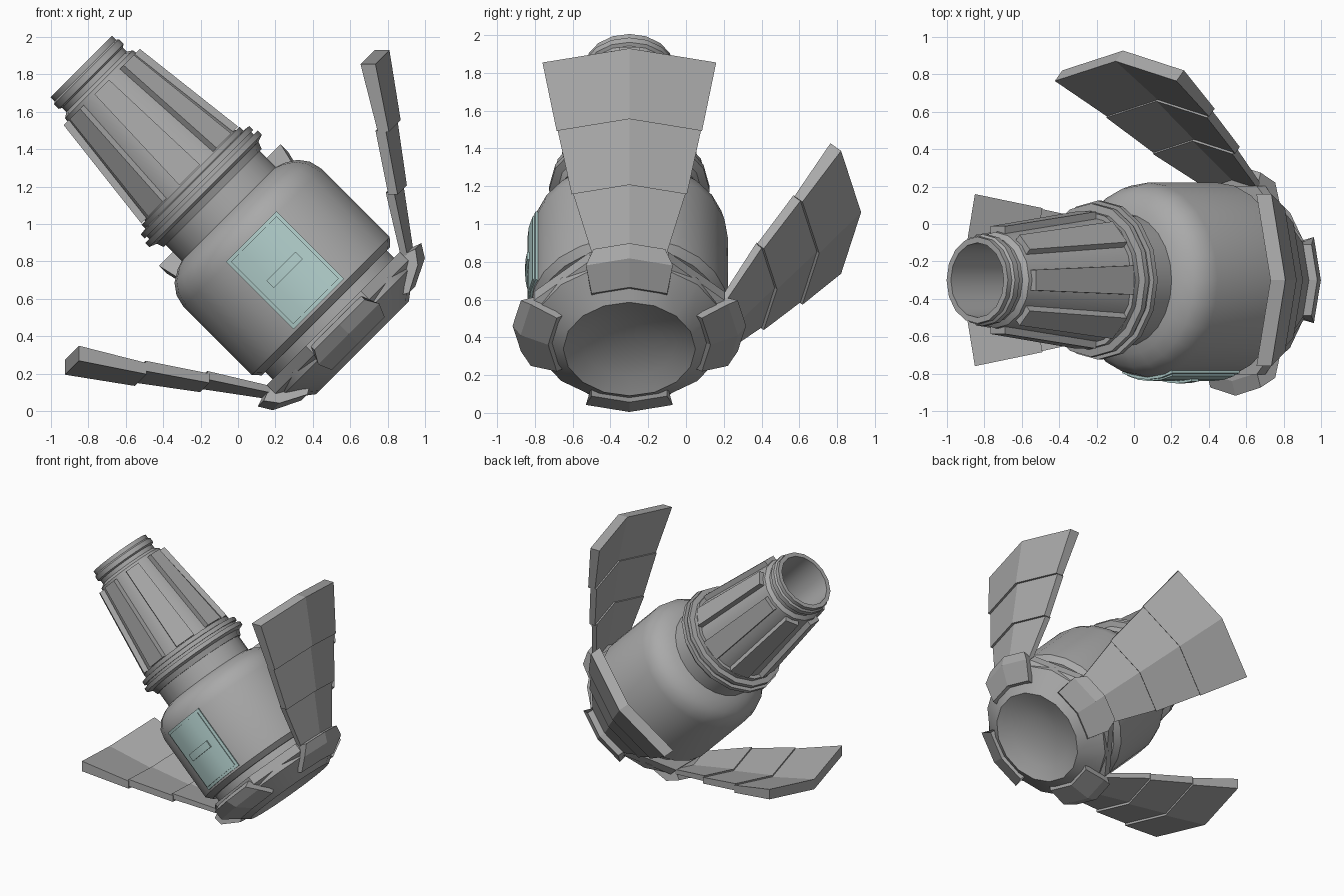
import bpy, bmesh, math
from mathutils import Matrix

if "Cube" in bpy.data.objects:
    bpy.data.objects.remove(bpy.data.objects["Cube"])

# Model is built upright around local z, then tilted 45 degrees
TILT = Matrix.Translation((0.502, -0.3, 0.502)) @ Matrix.Rotation(-math.pi / 4, 4, 'Y')
UP, DOWN, BACK, FRONT = 0, math.pi, math.pi / 2, -math.pi / 2


def material(name, rgb):
    m = bpy.data.materials.new(name)
    m.diffuse_color = (*rgb, 1)
    m.use_nodes = True
    m.node_tree.nodes["Principled BSDF"].inputs["Base Color"].default_value = m.diffuse_color
    return m


GREY = material("hull grey", (0.40, 0.40, 0.40))
TEAL = material("hatch teal", (0.45, 0.63, 0.61))


def finish(name, verts, faces, mat=GREY, turn=0.0, smooth=False):
    me = bpy.data.meshes.new(name)
    me.from_pydata(verts, [], faces)
    me.transform(TILT @ Matrix.Rotation(turn, 4, 'Z'))
    bm = bmesh.new()
    bm.from_mesh(me)
    bmesh.ops.remove_doubles(bm, verts=bm.verts, dist=1e-5)
    bmesh.ops.recalc_face_normals(bm, faces=bm.faces)
    bm.to_mesh(me)
    bm.free()
    me.materials.append(mat)
    ob = bpy.data.objects.new(name, me)
    bpy.context.collection.objects.link(ob)
    if smooth:
        bpy.ops.object.select_all(action='DESELECT')
        ob.select_set(True)
        bpy.context.view_layer.objects.active = ob
        bpy.ops.object.shade_smooth_by_angle(angle=math.radians(30))
    return ob


def lathe(name, profile, n=16, smooth=True, phase=0.0):
    """Revolve a closed (radius, height) loop; radius 0 closes on the axis."""
    k = len(profile)
    verts = [(r * math.cos(2 * math.pi * i / n + phase),
              r * math.sin(2 * math.pi * i / n + phase), z)
             for i in range(n) for r, z in profile]
    faces = []
    for i in range(n):
        a, b = i * k, (i + 1) % n * k
        for j in range(k):
            j2 = (j + 1) % k
            if profile[j][0] == 0 and profile[j2][0] == 0:
                continue
            faces.append((a + j, b + j, b + j2, a + j2))
    return finish(name, verts, faces, smooth=smooth)


def chevron(name, section, turn):
    """Slab with a ridge along its middle; section holds (height, radius, half_width)."""
    k = len(section)
    verts = []
    for side in (-1, 0, 1):
        verts += [(r - 0.23 * w * abs(side), side * w, z) for z, r, w in section]
    faces = [tuple(range(k)), tuple(range(2 * k, 3 * k))]
    for o in (0, k):
        faces += [(o + j, o + (j + 1) % k, o + k + (j + 1) % k, o + k + j) for j in range(k)]
    return finish(name, verts, faces, turn=turn)


def curved_plate(name, r0, r1, half, z0, z1, mat, n=4, turn=FRONT):
    """Plate wrapped round the hull between two radii."""
    a = math.asin(half / r1)
    verts, faces = [], []
    for i in range(n + 1):
        t = -a + 2 * a * i / n
        for r, z in ((r0, z0), (r1, z0), (r1, z1), (r0, z1)):
            verts.append((r * math.cos(t), r * math.sin(t), z))
    for i in range(n):
        o = 4 * i
        faces += [(o + j, o + (j + 1) % 4, o + 4 + (j + 1) % 4, o + 4 + j) for j in range(4)]
    faces += [(0, 1, 2, 3), tuple(range(4 * n, 4 * n + 4))]
    return finish(name, verts, faces, mat, turn, smooth=True)


# Main drum with rounded shoulder and neck
lathe("main_body", [(0, -0.05), (0.46, -0.05), (0.46, 0.045), (0.485, 0.045), (0.522, 0.085),
                    (0.522, 0.60), (0.505, 0.67), (0.465, 0.725), (0.40, 0.765), (0.355, 0.78),
                    (0.355, 0.95), (0, 0.95)], n=24)

# Stepped collar
lathe("collar", [(0.30, 0.90), (0.37, 0.90), (0.385, 0.94), (0.425, 0.955), (0.425, 0.985),
                 (0.395, 0.985), (0.395, 1.005), (0.41, 1.005), (0.41, 1.035), (0.37, 1.04),
                 (0.37, 1.07), (0.30, 1.07)])

# Hollow tapering barrel with lip
lathe("barrel", [(0, 1.0), (0.352, 1.0), (0.257, 1.76), (0.228, 1.78), (0.228, 1.81),
                 (0.245, 1.82), (0.245, 1.855), (0.232, 1.865), (0.232, 1.895),
                 (0.20, 1.895), (0.19, 1.30), (0, 1.30)])

# Raised strips around the barrel
for i in range(8):
    verts = []
    for z, r, w in ((1.075, 0.366, 0.078), (1.74, 0.288, 0.055)):
        verts += [(r, -w, z), (r, w, z), (r - 0.07, w, z), (r - 0.07, -w, z)]
    finish("barrel_strip", verts, [(0, 1, 2, 3), (4, 5, 6, 7), (0, 1, 5, 4), (1, 2, 6, 5),
                                   (2, 3, 7, 6), (3, 0, 4, 7)], turn=i * math.pi / 4)

# Eight-sided flange and dished base
lathe("flange", [(0, -0.01), (0.545, -0.01), (0.545, -0.075), (0.50, -0.11), (0, -0.11)],
      n=8, smooth=False, phase=math.pi / 8)
lathe("base", [(0, -0.06), (0.51, -0.06), (0.51, -0.11), (0.35, -0.232), (0.25, -0.19),
               (0.13, -0.165), (0, -0.155)])

# Brackets on four sides
for turn in (UP, BACK, DOWN, FRONT):
    chevron("bracket", [(-0.058, 0.618, 0.19), (-0.128, 0.575, 0.23), (-0.20, 0.43, 0.20),
                        (-0.17, 0.38, 0.20), (-0.03, 0.46, 0.19), (-0.03, 0.54, 0.19)], turn)

# Three overlapping segments in each of three wings:
# (height, radius, half width, thickness) at the low and high end
SEGMENTS = (((-0.09, 0.535, 0.18, 0.035), (0.235, 0.775, 0.30, 0.045)),
            ((0.215, 0.782, 0.305, 0.05), (0.50, 0.995, 0.38, 0.055)),
            ((0.485, 1.005, 0.385, 0.06), (0.792, 1.227, 0.46, 0.08)))
for turn in (UP, BACK, DOWN):
    for (z0, r0, w0, t0), (z1, r1, w1, t1) in SEGMENTS:
        t0, t1 = t0 * 0.707, t1 * 0.707
        chevron("wing_segment", [(z0, r0, w0), (z1, r1, w1),
                                 (z1 + t1, r1 - t1, w1), (z0 + t0, r0 - t0, w0)], turn)

# Hatch: frame, raised panel and handle
curved_plate("hatch", 0.48, 0.532, 0.19, 0.10, 0.61, TEAL)
curved_plate("hatch_panel", 0.50, 0.54, 0.172, 0.12, 0.59, TEAL)
curved_plate("hatch_handle", 0.50, 0.552, 0.11, 0.33, 0.385, TEAL)
